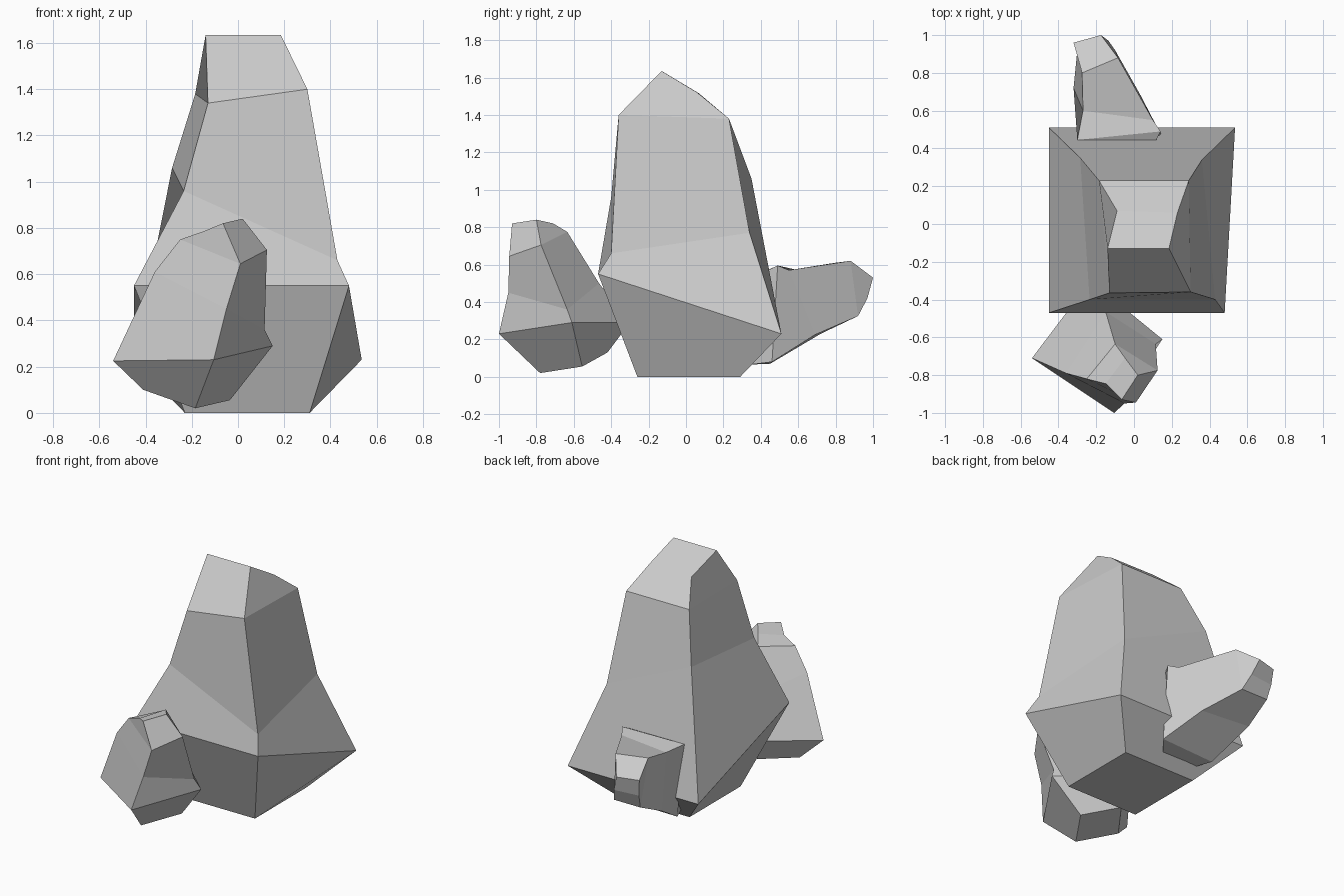
import bpy
import bmesh

# Remove the default object if it is there
default_object = bpy.data.objects.get("Cube")
if default_object:
    bpy.data.objects.remove(default_object, do_unlink=True)


def make_material(name, color):
    material = bpy.data.materials.new(name)
    material.use_nodes = True
    material.diffuse_color = color
    shader = material.node_tree.nodes["Principled BSDF"]
    shader.inputs["Base Color"].default_value = color
    shader.inputs["Roughness"].default_value = 1
    return material


def tilted_rectangle(left, right, front, back, front_z, back_z):
    """Four-cornered section whose front and back edges sit at their own heights."""
    return [(left, front, front_z), (right, front, front_z),
            (right, back, back_z), (left, back, back_z)]


def loft_rock(name, sections, material):
    """Skin four-cornered sections into a closed, flat-shaded boulder."""
    bm = bmesh.new()
    rings = [[bm.verts.new(point) for point in section] for section in sections]
    for lower, upper in zip(rings, rings[1:]):
        for i in range(len(lower)):
            j = (i + 1) % len(lower)
            bm.faces.new((lower[i], lower[j], upper[j], upper[i]))
    bm.faces.new(rings[0][::-1])
    bm.faces.new(rings[-1])
    bmesh.ops.recalc_face_normals(bm, faces=bm.faces)
    mesh = bpy.data.meshes.new(name)
    bm.to_mesh(mesh)
    bm.free()
    mesh.materials.append(material)
    rock = bpy.data.objects.new(name, mesh)
    bpy.context.scene.collection.objects.link(rock)
    return rock


stone = make_material("grey_stone", (.6, .6, .6, 1))

# Tall boulder, from its flat foot up: wide belt, waist, shoulder, sloping crown
loft_rock("tall_boulder", [
    tilted_rectangle(-.23, .31, -.26, .29, 0, 0),
    [(-.45, -.47, .55), (.48, -.47, .55), (.535, .51, .23), (-.45, .51, .23)],
    [(-.235, -.4, .96), (.43, -.4, .66), (.36, .34, .77), (-.285, .35, 1.06)],
    [(-.13, -.365, 1.34), (.3, -.36, 1.4), (.29, .23, 1.38), (-.185, .23, 1.38)],
    [(-.14, -.13, 1.635), (.185, -.13, 1.635), (.23, .06, 1.52), (-.09, .07, 1.515)],
], stone)

# Small boulder leaning against the front, from its underside up
loft_rock("front_boulder", [
    [(-.41, -.64, .1), (-.185, -.78, .02), (-.035, -.555, .055), (-.25, -.42, .13)],
    [(-.54, -.71, .225), (-.105, -1, .23), (.15, -.61, .29), (-.23, -.3, .29)],
    [(-.36, -.79, .61), (-.05, -.95, .45), (.115, -.635, .36), (-.15, -.465, .5)],
    [(-.25, -.82, .75), (.01, -.945, .645), (.125, -.775, .705), (-.1, -.635, .775)],
    [(-.15, -.845, .785), (-.065, -.93, .82), (.02, -.8, .84), (-.047, -.71, .82)],
], stone)

# Small boulder lying on its side at the back, from its buried end outwards
loft_rock("back_boulder", [
    [(.05, .3, .5), (-.2, .3, .5), (-.2, .33, .065), (.05, .34, .065)],
    [(.14, .49, .595), (-.3, .445, .575), (-.25, .45, .07), (.15, .46, .08)],
    [(.1, .55, .57), (-.27, .6, .57), (-.32, .72, .23), (.03, .69, .225)],
    [(-.085, .88, .62), (-.275, .8, .61), (-.3, .92, .325), (-.1, .92, .325)],
    [(-.175, 1, .53), (-.32, .96, .53), (-.31, .95, .42), (-.135, .97, .42)],
], stone)
